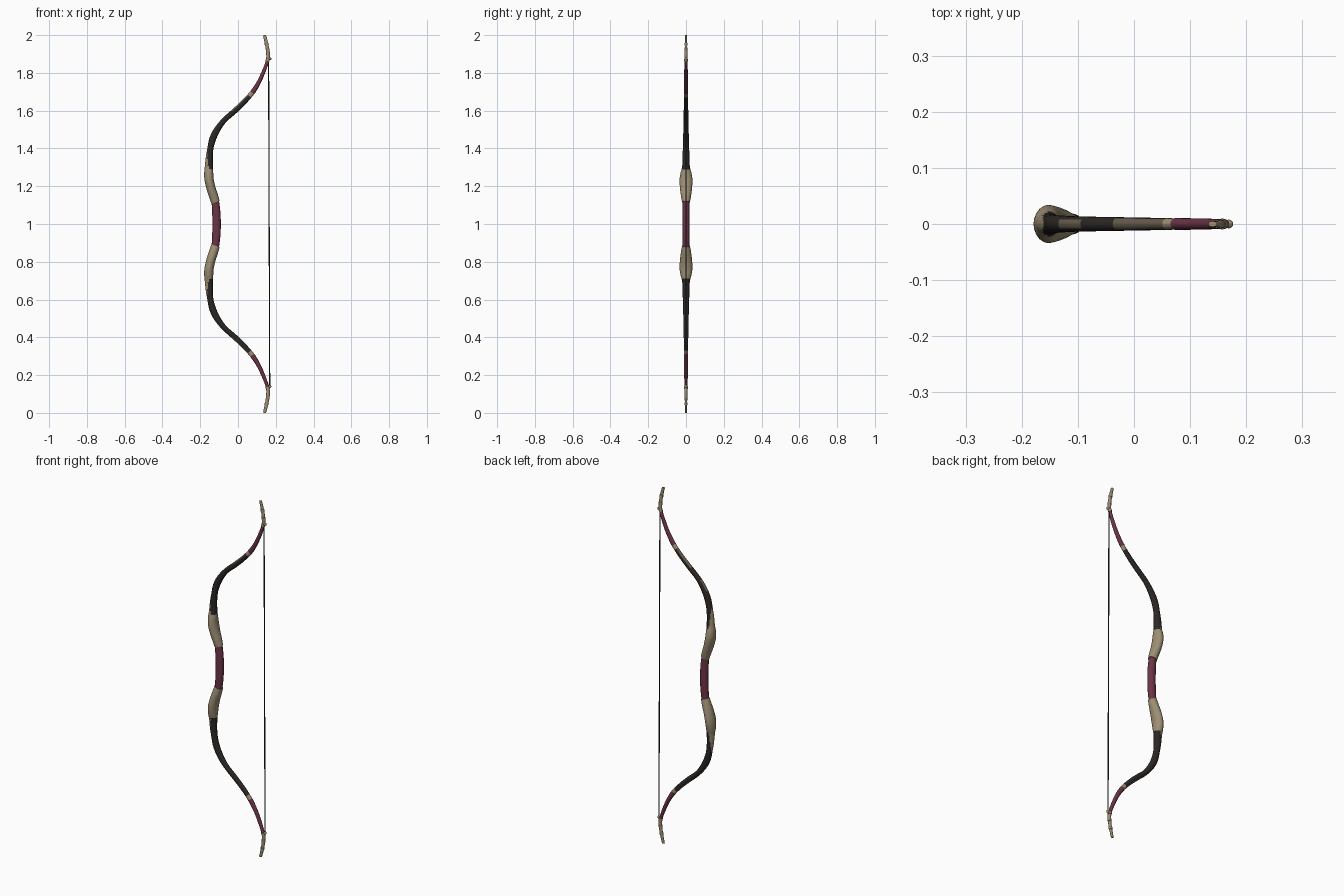
import bpy, bmesh, math
from mathutils import Vector

if "Cube" in bpy.data.objects:
    bpy.data.objects.remove(bpy.data.objects["Cube"])


def material(name, rgb):
    m = bpy.data.materials.new(name)
    m.diffuse_color = (*rgb, 1)
    m.use_nodes = True
    m.node_tree.nodes["Principled BSDF"].inputs["Base Color"].default_value = m.diffuse_color
    return m


BEIGE = material("horn_beige", (0.34, 0.275, 0.175))
RED = material("wrap_crimson", (0.15, 0.035, 0.06))
BLACK = material("limb_black", (0.024, 0.02, 0.018))
TAUPE = material("worn_taupe", (0.13, 0.105, 0.07))
STRING = material("string_dark", (0.03, 0.027, 0.025))

# Upper half of the bow: z, centre x, half depth, half width (y)
HANDLE = [(0.88, -0.120, 0.020, 0.018), (0.94, -0.115, 0.022, 0.019),
          (1.00, -0.113, 0.022, 0.019), (1.06, -0.115, 0.022, 0.019),
          (1.12, -0.120, 0.020, 0.018)]
LIMB = [(1.115, -0.119, 0.023, 0.021), (1.15, -0.130, 0.024, 0.027),
        (1.19, -0.143, 0.024, 0.032), (1.235, -0.153, 0.0245, 0.034),
        (1.27, -0.155, 0.024, 0.029), (1.30, -0.154, 0.022, 0.021),
        (1.35, -0.152, 0.019, 0.018), (1.40, -0.146, 0.016, 0.017),
        (1.45, -0.134, 0.018, 0.0155), (1.50, -0.110, 0.017, 0.014),
        (1.55, -0.072, 0.014, 0.013), (1.60, -0.016, 0.0145, 0.012),
        (1.65, 0.036, 0.0135, 0.011), (1.70, 0.079, 0.0125, 0.010),
        (1.75, 0.110, 0.0105, 0.0095), (1.80, 0.133, 0.0095, 0.009),
        (1.85, 0.152, 0.0085, 0.008), (1.88, 0.159, 0.0095, 0.008),
        (1.92, 0.157, 0.0095, 0.007), (1.96, 0.150, 0.009, 0.006),
        (2.00, 0.140, 0.008, 0.005)]


def sample(prof, z):
    """Smooth interpolation of a profile at height z."""
    i = 0
    while i < len(prof) - 2 and z > prof[i + 1][0]:
        i += 1
    t = (z - prof[i][0]) / (prof[i + 1][0] - prof[i][0])
    h = prof[i + 1][0] - prof[i][0]
    out = []
    for k in (1, 2, 3):
        def slope(j):
            a, b = max(j - 1, 0), min(j + 1, len(prof) - 1)
            return (prof[b][k] - prof[a][k]) / (prof[b][0] - prof[a][0])
        p, q, m, n = prof[i][k], prof[i + 1][k], slope(i) * h, slope(i + 1) * h
        out.append((2*t**3 - 3*t*t + 1) * p + (t**3 - 2*t*t + t) * m
                   + (3*t*t - 2*t**3) * q + (t**3 - t*t) * n)
    return out


def finish(name, bm, mats):
    bmesh.ops.recalc_face_normals(bm, faces=bm.faces)
    me = bpy.data.meshes.new(name)
    bm.to_mesh(me)
    bm.free()
    for m in mats:
        me.materials.append(m)
    ob = bpy.data.objects.new(name, me)
    bpy.context.collection.objects.link(ob)
    bpy.context.view_layer.objects.active = ob
    ob.select_set(True)
    bpy.ops.object.shade_smooth_by_angle(angle=math.radians(50))
    ob.select_set(False)
    return ob


def sweep(name, prof, z0, z1, rings, mats, rule=None, flip=False, grow=0.0, sides=20):
    """Oval section swept along the profile; rule(z, x, back) gives the colour."""
    bm = bmesh.new()
    rows, info = [], []
    for r in range(rings + 1):
        z = z0 + (z1 - z0) * r / rings
        x, d, w = sample(prof, z)
        e = 0.002
        tan = Vector((sample(prof, z + e)[0] - sample(prof, z - e)[0], 0, 2 * e)).normalized()
        nrm = Vector((tan.z, 0, -tan.x))
        row = []
        for s in range(sides):
            a = 2 * math.pi * s / sides
            p = Vector((x, 0, z)) + nrm * math.cos(a) * (d + grow)
            p.y = math.sin(a) * (w + grow)
            # keep the tip end flat
            p.z = min(p.z, 2.0)
            if flip:
                p.z = 2 - p.z
            row.append(bm.verts.new(p))
        rows.append(row)
        info.append((z, x))
    for r in range(rings):
        for s in range(sides):
            t = (s + 1) % sides
            f = bm.faces.new((rows[r][s], rows[r][t], rows[r + 1][t], rows[r + 1][s]))
            if rule:
                back = -math.cos(2 * math.pi * (s + 0.5) / sides)
                f.material_index = rule(*info[r], back)
    bm.faces.new(rows[0])
    bm.faces.new(rows[-1])
    return finish(name, bm, mats)


# Swollen horn grip running to a point on the back, then black limb with worn patches
def limb_rule(z, x, back):
    if z < 1.29 + 0.11 * max(0.0, back):
        return 0
    if z > 1.675:
        return 0
    if back > 0.6 and (-0.03 < x < 0.07 or (-0.12 < x < -0.085 and back > 0.8)):
        return 2
    return 1


sweep("handle_wrap", HANDLE, 0.88, 1.12, 30, [RED])
for side, flip in (("upper", False), ("lower", True)):
    sweep(side + "_limb", LIMB, 1.115, 1.70, 100, [BEIGE, BLACK, TAUPE], limb_rule, flip)
    sweep(side + "_limb_wrap", LIMB, 1.695, 1.865, 30, [RED], None, flip, 0.0006)
    sweep(side + "_tip", LIMB, 1.86, 2.0, 24, [BEIGE], None, flip)
    # raised bindings on the tip
    for i, z in enumerate((1.862, 1.90, 1.945)):
        sweep(f"{side}_tip_binding_{i + 1}", LIMB, z, z + 0.012, 2, [BEIGE], None, flip, 0.0015)
    # nock that holds the string loop
    bm = bmesh.new()
    bmesh.ops.create_uvsphere(bm, u_segments=12, v_segments=8, radius=0.008)
    nock = finish(side + "_nock", bm, [BEIGE])
    nock.location = (0.169, 0, 0.14 if flip else 1.875)

# Bowstring
a, b = Vector((0.168, 0, 0.135)), Vector((0.162, 0, 1.885))
bm = bmesh.new()
bmesh.ops.create_cone(bm, cap_ends=True, segments=8, radius1=0.003, radius2=0.003,
                      depth=(b - a).length)
string = finish("bowstring", bm, [STRING])
string.location = (a + b) / 2
string.rotation_euler = (0, math.atan2(b.x - a.x, b.z - a.z), 0)
